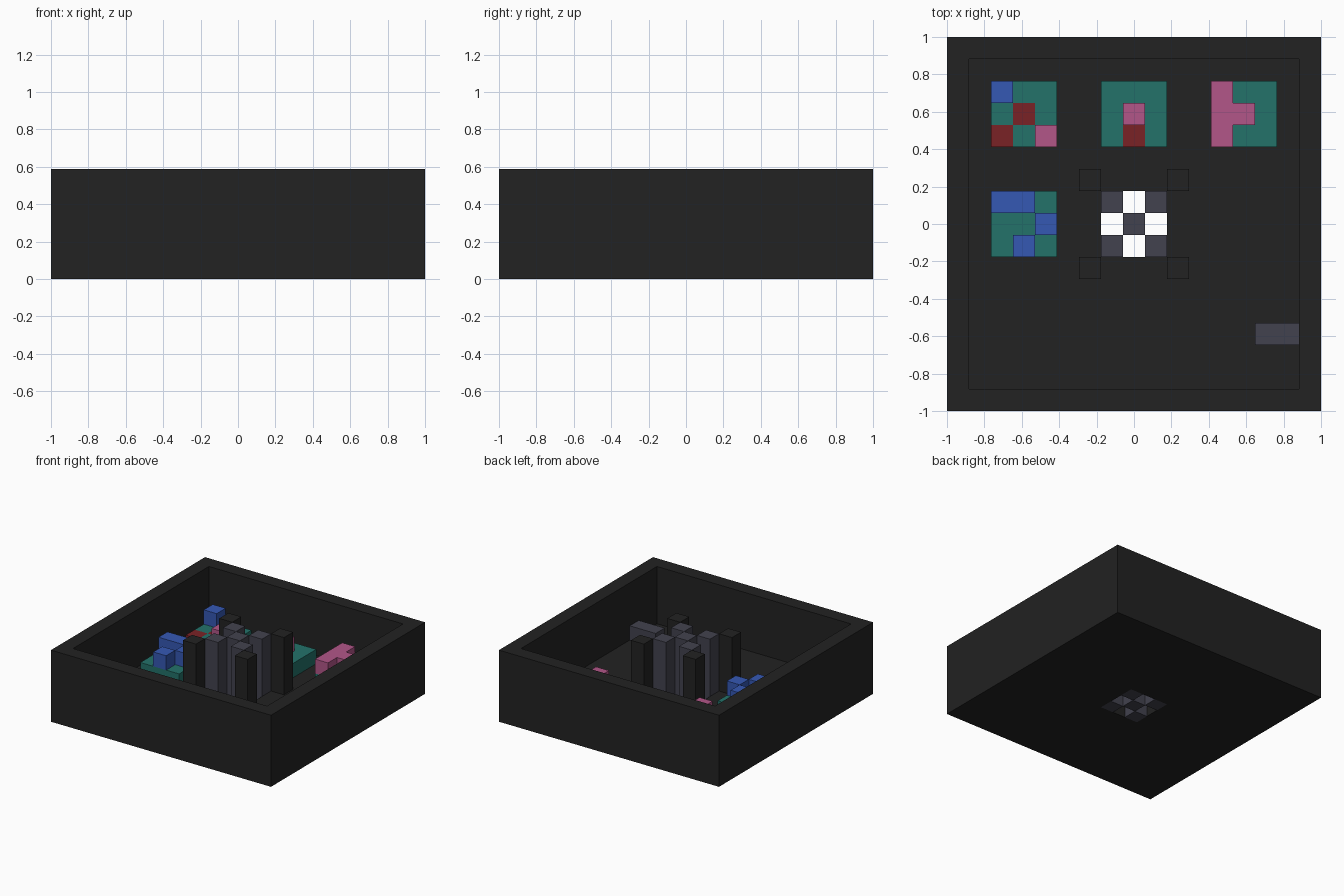
import bpy
import bmesh
from mathutils import Vector

default = bpy.data.objects.get("Cube")
if default:
    bpy.data.objects.remove(default, do_unlink=True)

U = 2 / 17          # edge of one block
RIM = 8             # cell index of the outer wall
HEIGHT = 5          # layers from base to rim


def srgb(code):
    vals = [int(code[i:i + 2], 16) / 255 for i in (0, 2, 4)]
    return [v / 12.92 if v <= 0.04045 else ((v + 0.055) / 1.055) ** 2.4 for v in vals] + [1.0]


def material(name, code):
    mat = bpy.data.materials.new(name)
    mat.use_nodes = True
    mat.diffuse_color = srgb(code)
    bsdf = mat.node_tree.nodes["Principled BSDF"]
    bsdf.inputs["Base Color"].default_value = srgb(code)
    bsdf.inputs["Roughness"].default_value = 0.9
    return mat


BLACK = material("charcoal", "222222")
GREY = material("slate_grey", "42424E")
TEAL = material("teal", "23726A")
BLUE = material("blue", "3558B4")
RED = material("dark_red", "7A2226")
PINK = material("pink", "B25689")

DIRECTIONS = [Vector(d) for d in ((1, 0, 0), (-1, 0, 0), (0, 1, 0),
                                  (0, -1, 0), (0, 0, 1), (0, 0, -1))]


def blocks(name, cells):
    """Join unit blocks into one shell; cells maps (x, y, layer) to a material."""
    bm = bmesh.new()
    mats = list(dict.fromkeys(cells.values()))
    for cell, mat in cells.items():
        centre = Vector((cell[0], cell[1], cell[2] + 0.5))
        for n in DIRECTIONS:
            if tuple(int(c + d) for c, d in zip(cell, n)) in cells:
                continue
            a = Vector((n.y, n.z, n.x))
            b = n.cross(a)
            corners = [(n - a - b), (n + a - b), (n + a + b), (n - a + b)]
            face = bm.faces.new([bm.verts.new((centre + c / 2) * U) for c in corners])
            face.material_index = mats.index(mat)
    bmesh.ops.remove_doubles(bm, verts=bm.verts, dist=U / 100)
    mesh = bpy.data.meshes.new(name)
    bm.to_mesh(mesh)
    bm.free()
    for mat in mats:
        mesh.materials.append(mat)
    obj = bpy.data.objects.new(name, mesh)
    bpy.context.collection.objects.link(obj)
    return obj


# Open tray: floor with a square opening in the middle, and a full-height rim
tray = {}
span = range(-RIM, RIM + 1)
for x in span:
    for y in span:
        reach = max(abs(x), abs(y))
        for layer in range(HEIGHT if reach == RIM else 1):
            if reach > 1:
                tray[x, y, layer] = BLACK
blocks("tray", tray)

# Central columns: five grey ones through the floor, leaving a cross of shafts
blocks("central_columns", {(x, y, k): GREY
                           for x in (-1, 0, 1) for y in (-1, 0, 1)
                           if (x + y) % 2 == 0 for k in range(HEIGHT)})

# Four black posts standing around the columns
for sx, side in ((-1, "right"), (1, "left")):
    for sy, end in ((-1, "front"), (1, "back")):
        blocks(f"{end}_{side}_post",
               {(2 * sx, 2 * sy, k): BLACK for k in range(1, HEIGHT)})

# Low grey bar against the side wall
blocks("wall_bar", {(x, -5, 1): GREY for x in (6, 7)})

# Tile pads: rows from back to front; red is set flush, blue and pink stand proud
FLUSH = {"t": TEAL, "r": RED}
RAISED = {"b": BLUE, "p": PINK}
PADS = {
    "back_right_pad": (-5, 5, ("btt", "trt", "rtp")),
    "back_middle_pad": (0, 5, ("ttt", "tpt", "trt")),
    "back_left_pad": (5, 5, ("ptt", "ppt", "ptt")),
    "middle_right_pad": (-5, 0, ("bbt", "ttb", "tbt")),
}
for name, (cx, cy, rows) in PADS.items():
    cells = {}
    for j, row in enumerate(rows):
        for i, key in enumerate(row):
            x, y = cx + i - 1, cy + 1 - j
            cells[x, y, 1] = FLUSH.get(key, TEAL)
            if key in RAISED:
                cells[x, y, 2] = RAISED[key]
    blocks(name, cells)
